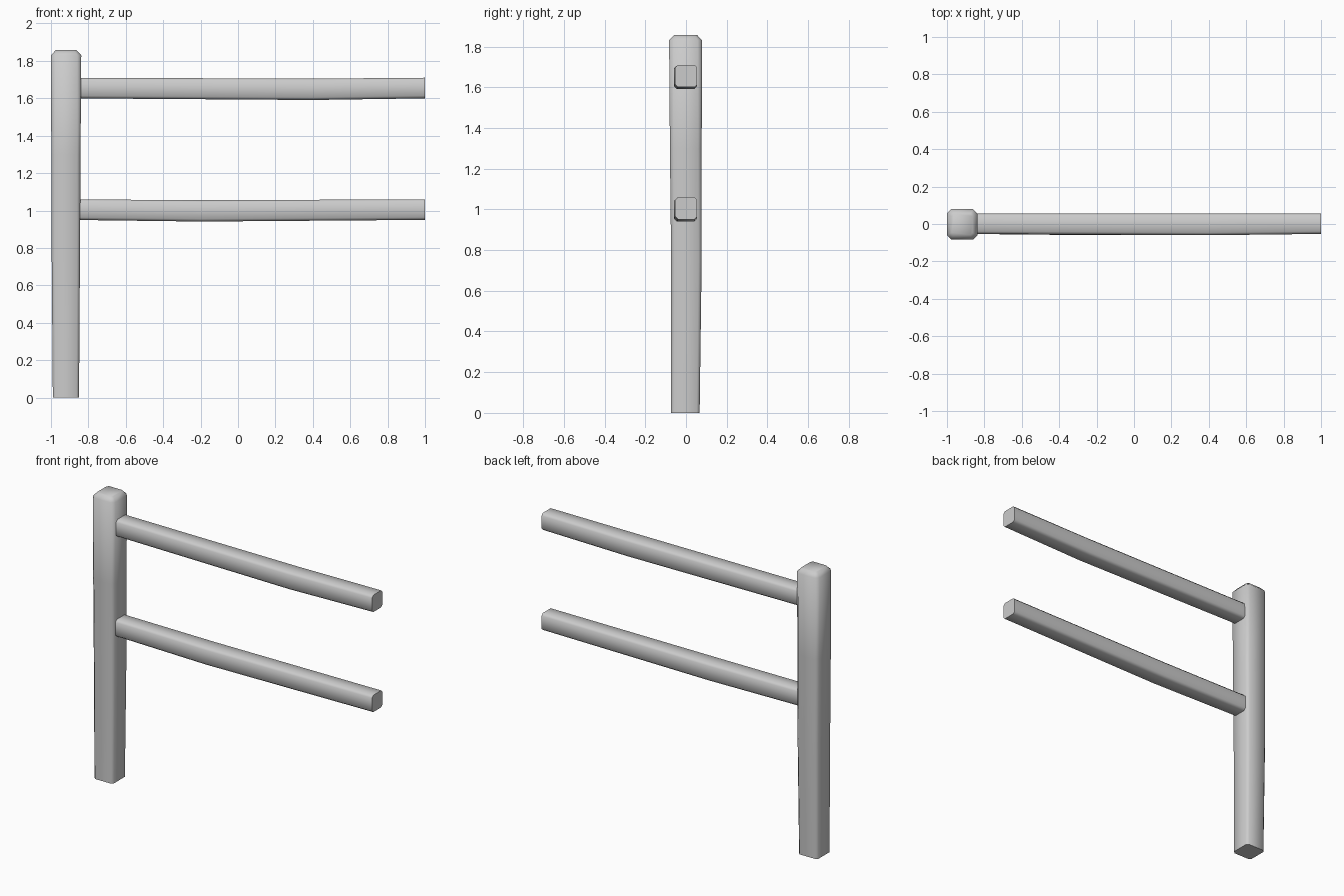
import bpy, bmesh, math

if "Cube" in bpy.data.objects:
    bpy.data.objects.remove(bpy.data.objects["Cube"])

grey = bpy.data.materials.new("plain_grey")
grey.use_nodes = True
grey.diffuse_color = (0.6, 0.6, 0.6, 1)
grey.node_tree.nodes["Principled BSDF"].inputs["Base Color"].default_value = (0.6, 0.6, 0.6, 1)


def section(u0, u1, v0, v1, c):
    """Rectangle with cut corners."""
    return [(u0 + c, v0), (u1 - c, v0), (u1, v0 + c), (u1, v1 - c),
            (u1 - c, v1), (u0 + c, v1), (u0, v1 - c), (u0, v0 + c)]


def loft(name, stations, place):
    """Skin cut-corner sections (t, u0, u1, v0, v1, cut) along an axis."""
    bm = bmesh.new()
    rings = [[bm.verts.new(place(t, u, v)) for u, v in section(*s)]
             for t, *s in stations]
    for a, b in zip(rings, rings[1:]):
        for i in range(8):
            j = (i + 1) % 8
            bm.faces.new((a[i], a[j], b[j], b[i]))
    bm.faces.new(rings[0][::-1])
    bm.faces.new(rings[-1])
    bmesh.ops.recalc_face_normals(bm, faces=bm.faces)
    mesh = bpy.data.meshes.new(name)
    bm.to_mesh(mesh)
    bm.free()
    mesh.materials.append(grey)
    obj = bpy.data.objects.new(name, mesh)
    bpy.context.collection.objects.link(obj)
    bpy.ops.object.select_all(action="DESELECT")
    obj.select_set(True)
    bpy.context.view_layer.objects.active = obj
    bpy.ops.object.shade_smooth_by_angle(angle=math.radians(50))
    return obj


# Upright post, slightly uneven, with a bevelled top
loft("post", [
    (0, -0.99, -0.85, -0.073, 0.067, 0.014),
    (0.75, -0.996, -0.845, -0.073, 0.077, 0.016),
    (1.3, -0.998, -0.842, -0.079, 0.077, 0.018),
    (1.83, -1, -0.838, -0.083, 0.079, 0.022),
    (1.857, -0.975, -0.863, -0.058, 0.054, 0.012),
], lambda t, u, v: (u, v, t))

# Two rails whose undersides sag at different places
for name, base, sag_x in (("upper_rail", 1.6, 0.4), ("lower_rail", 0.95, -0.2)):
    loft(name, [
        (-0.9, -0.053, 0.055, base, base + 0.11, 0.014),
        (sag_x, -0.06, 0.055, base - 0.009, base + 0.105, 0.014),
        (1, -0.053, 0.055, base, base + 0.11, 0.014),
    ], lambda t, u, v: (t, u, v))
